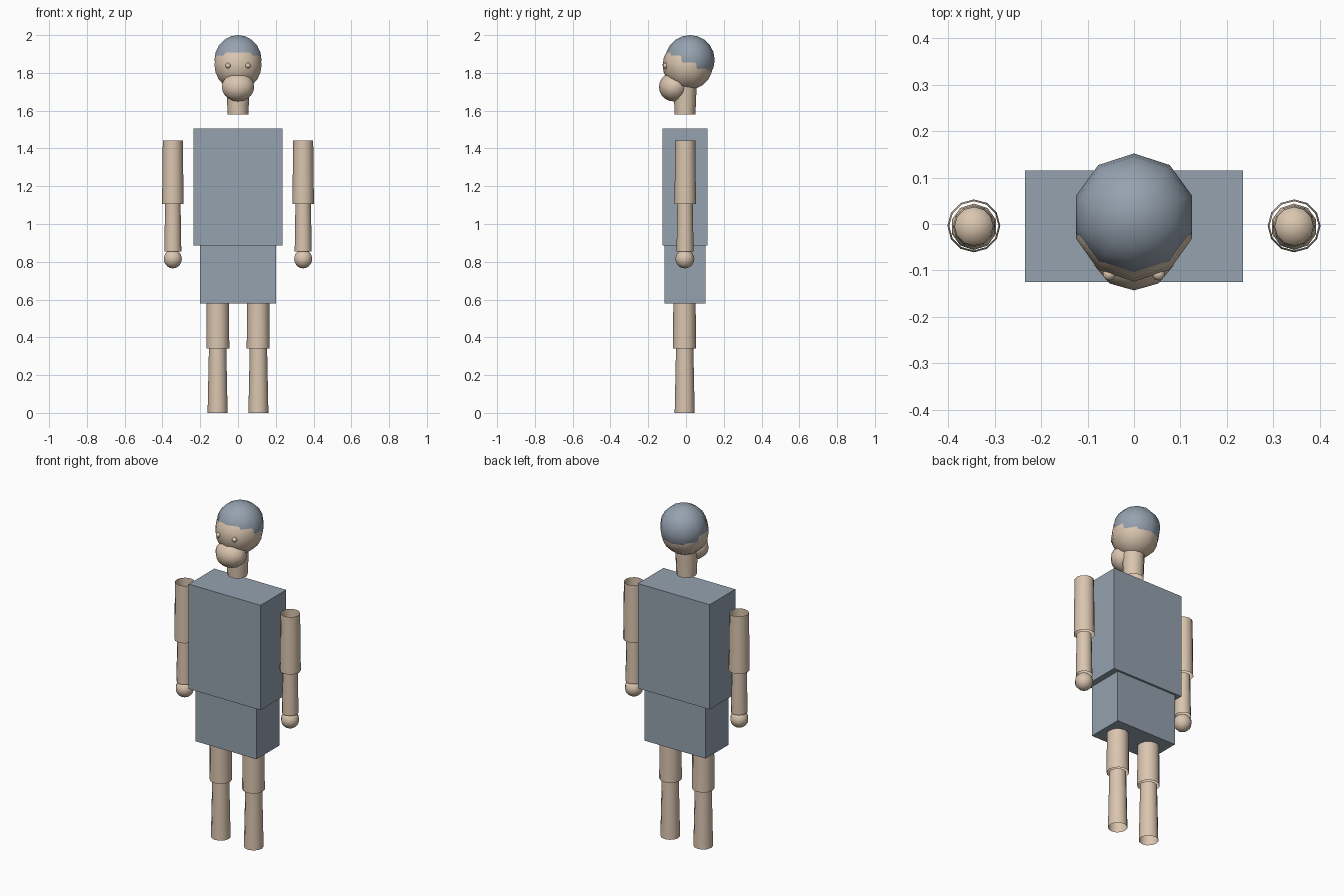
import bpy
import math

cube = bpy.data.objects.get("Cube")
if cube:
    bpy.data.objects.remove(cube, do_unlink=True)


def make_material(name, colour):
    mat = bpy.data.materials.new(name)
    mat.use_nodes = True
    mat.diffuse_color = (*colour, 1)
    mat.node_tree.nodes["Principled BSDF"].inputs["Base Color"].default_value = (*colour, 1)
    return mat


skin = make_material("warm beige", (0.70, 0.56, 0.43))
slate = make_material("slate blue", (0.30, 0.36, 0.43))


def finish(name, mat, smooth=True):
    obj = bpy.context.object
    obj.name = name
    obj.data.materials.append(mat)
    if smooth:
        bpy.ops.object.shade_smooth_by_angle(angle=math.radians(60))
    return obj


def box(name, size, y, bottom):
    bpy.ops.mesh.primitive_cube_add(size=1, location=(0, y, bottom + size[2] / 2))
    obj = bpy.context.object
    obj.scale = size
    return finish(name, slate, smooth=False)


def tube(name, x, y, bottom, top, r_bottom, r_top):
    # open-ended tapered limb segment
    bpy.ops.mesh.primitive_cone_add(vertices=12, radius1=r_bottom, radius2=r_top,
                                    depth=top - bottom, end_fill_type='NOTHING',
                                    location=(x, y, (bottom + top) / 2))
    return finish(name, skin)


def ball(name, centre, radii, mat, segments=10, rings=10):
    bpy.ops.mesh.primitive_uv_sphere_add(segments=segments, ring_count=rings,
                                         radius=1, location=centre)
    bpy.context.object.scale = radii
    return finish(name, mat)


# Clothed body
box("torso", (0.47, 0.24, 0.62), -0.005, 0.885)
box("hips", (0.40, 0.215, 0.305), -0.005, 0.58)

# Head: the hair is an equal ball shifted up and back from the skull
tube("neck", 0, -0.005, 1.58, 1.75, 0.055, 0.062)
ball("skull", (0, 0.009, 1.841), (0.131, 0.133, 0.132), skin)
ball("hair", (0, 0.021, 1.869), (0.131, 0.131, 0.131), slate)
ball("jaw", (0, -0.065, 1.725), (0.09, 0.078, 0.076), skin)

# Paired limbs and eyes
for side, s in (("left", 1), ("right", -1)):
    ball(side + "_eye", (s * 0.053, -0.108, 1.838), (0.014, 0.014, 0.014), skin)
    tube(side + "_upper_arm", s * 0.345, -0.004, 1.105, 1.443, 0.057, 0.053)
    tube(side + "_forearm", s * 0.345, -0.005, 0.855, 1.105, 0.045, 0.041)
    ball(side + "_hand", (s * 0.345, -0.006, 0.815), (0.05, 0.05, 0.05), skin)
    tube(side + "_thigh", s * 0.107, -0.008, 0.34, 0.60, 0.061, 0.059)
    tube(side + "_shin", s * 0.108, -0.007, 0, 0.34, 0.053, 0.046)
